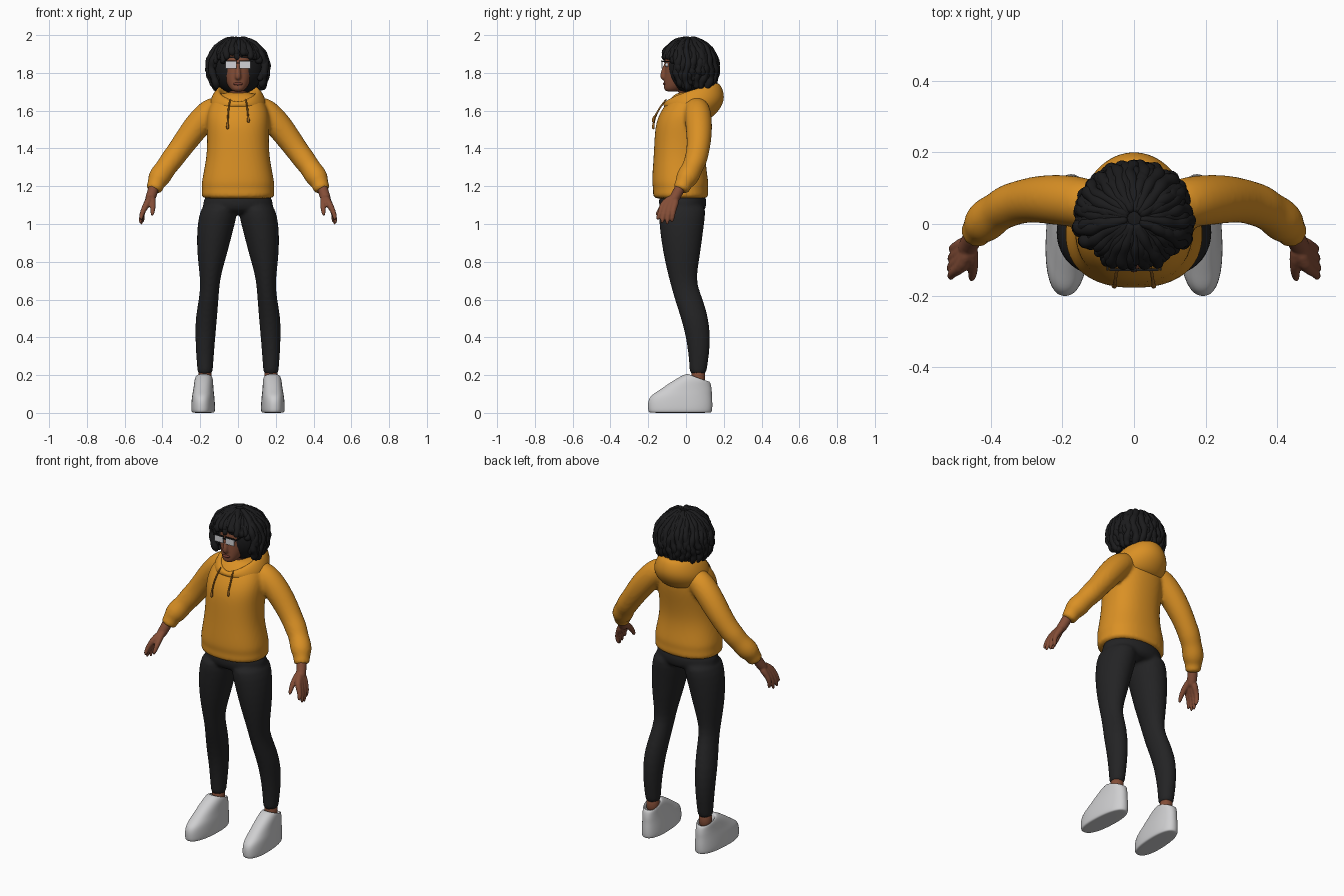
import bpy
import bmesh
import math
import random
from mathutils import Vector

random.seed(4)
cube = bpy.data.objects.get("Cube")
if cube:
    bpy.data.objects.remove(cube, do_unlink=True)


def material(name, r, g, b, rough=0.8):
    m = bpy.data.materials.new(name)
    m.use_nodes = True
    m.diffuse_color = (r, g, b, 1)
    shader = m.node_tree.nodes["Principled BSDF"]
    shader.inputs["Base Color"].default_value = (r, g, b, 1)
    shader.inputs["Roughness"].default_value = rough
    return m


MUSTARD = material("mustard cotton", 0.70, 0.28, 0.018)
CORD = material("dark mustard cord", 0.33, 0.13, 0.015)
CHARCOAL = material("charcoal leggings", 0.017, 0.017, 0.018)
BLACK = material("black hair", 0.011, 0.011, 0.012)
SKIN = material("brown skin", 0.23, 0.075, 0.038)
LIP = material("brown lips", 0.17, 0.045, 0.03)
WHITE = material("white leather", 0.62, 0.62, 0.63)
LENS = material("pale lens", 0.65, 0.65, 0.68, 0.3)


def flat(zf, zb, xa, xb, ya, yb, p=2.0, ease=1.0, n=24):
    """Rounded cross-section lying flat, rising from zf in front to zb behind."""
    pts = []
    for i in range(n):
        a = math.tau * i / n
        c, s = math.cos(a), math.sin(a)
        u = math.copysign(abs(c) ** (2 / p), c)
        v = math.copysign(abs(s) ** (2 / p), s)
        t = (v + 1) / 2
        pts.append(Vector((xa + (xb - xa) * (u + 1) / 2, ya + (yb - ya) * t,
                           zf + (zb - zf) * t ** ease)))
    return pts


def tube(path, n=12):
    """Round cross-sections along a path of (x, y, z, radius)."""
    pos = [Vector(p[:3]) for p in path]
    last = len(pos) - 1
    rings, side, old = [], None, None
    for i, p in enumerate(path):
        d = (pos[min(i + 1, last)] - pos[max(i - 1, 0)]).normalized()
        if side is None:
            side = d.orthogonal().normalized()
        else:
            side = (old.rotation_difference(d) @ side).normalized()
        old = d
        other = d.cross(side)
        rings.append([pos[i] + p[3] * (math.cos(math.tau * k / n) * side +
                                       math.sin(math.tau * k / n) * other) for k in range(n)])
    return rings


def build(name, lofts, mat, subdiv=0, voxel=0, smooth=0):
    """Skin each list of rings, then optionally round and fuse the result."""
    bm = bmesh.new()
    for rings in lofts:
        loops = [[bm.verts.new(p) for p in ring] for ring in rings]
        n = len(loops[0])
        for a, b in zip(loops, loops[1:]):
            for i in range(n):
                bm.faces.new((a[i], a[(i + 1) % n], b[(i + 1) % n], b[i]))
        bm.faces.new(loops[0][::-1])
        bm.faces.new(loops[-1])
    bmesh.ops.recalc_face_normals(bm, faces=bm.faces)
    return finish(name, bm, mat, subdiv, voxel, smooth)


def finish(name, bm, mat, subdiv=0, voxel=0, smooth=0, shade=True):
    me = bpy.data.meshes.new(name)
    for f in bm.faces:
        f.smooth = shade
    bm.to_mesh(me)
    bm.free()
    me.materials.append(mat)
    ob = bpy.data.objects.new(name, me)
    bpy.context.scene.collection.objects.link(ob)
    if subdiv:
        ob.modifiers.new("round", "SUBSURF").levels = subdiv
        ob.modifiers["round"].render_levels = subdiv
    if voxel:
        m = ob.modifiers.new("fuse", "REMESH")
        m.mode, m.voxel_size, m.use_smooth_shade = "VOXEL", voxel, True
    if smooth:
        m = ob.modifiers.new("soften", "SMOOTH")
        m.factor, m.iterations = 0.5, smooth
    return ob


def ball(name, loc, size, mat):
    bm = bmesh.new()
    bmesh.ops.create_uvsphere(bm, u_segments=24, v_segments=16, radius=1)
    bmesh.ops.scale(bm, vec=size, verts=bm.verts)
    bmesh.ops.translate(bm, vec=loc, verts=bm.verts)
    return finish(name, bm, mat)


def box(name, loc, size, mat):
    bm = bmesh.new()
    bmesh.ops.create_cube(bm, size=1)
    bmesh.ops.scale(bm, vec=size, verts=bm.verts)
    bmesh.ops.translate(bm, vec=loc, verts=bm.verts)
    return finish(name, bm, mat, shade=False)


def flip(path, s):
    return [(s * p[0],) + tuple(p[1:]) for p in path]


# Hoodie body and sleeves: height, half width, front, back
body = [(1.13, .186, -.168, .112), (1.15, .197, -.178, .122), (1.19, .19, -.173, .116),
        (1.21, .196, -.182, .122), (1.28, .182, -.178, .11), (1.36, .167, -.172, .103),
        (1.45, .164, -.168, .116), (1.53, .168, -.162, .132), (1.59, .165, -.138, .137),
        (1.64, .145, -.105, .132), (1.68, .11, -.07, .115), (1.7, .07, -.04, .09)]
sleeve = [(.07, .05, 1.63, .055), (.14, .06, 1.605, .073), (.21, .068, 1.53, .073),
          (.27, .07, 1.45, .067), (.32, .062, 1.38, .061), (.355, .05, 1.335, .062),
          (.38, .035, 1.30, .055), (.405, .018, 1.265, .061), (.425, -.002, 1.235, .058),
          (.433, -.012, 1.215, .045), (.443, -.026, 1.185, .046), (.447, -.03, 1.175, .036)]
build("hoodie", [[flat(z, z, -w, w, f, b, 2.3) for z, w, f, b in body]] +
      [tube(flip(sleeve, s), 16) for s in (-1, 1)], MUSTARD, 2, 0.01, 4)

# Lowered hood: front height, back height, half width, front, back
hood = [(1.6, 1.55, .12, -.09, .11), (1.62, 1.57, .145, -.115, .15), (1.63, 1.62, .152, -.122, .19),
        (1.64, 1.67, .147, -.12, .207), (1.645, 1.725, .128, -.112, .193),
        (1.645, 1.752, .108, -.1, .17), (1.63, 1.735, .09, -.085, .135),
        (1.59, 1.64, .065, -.06, .09)]
build("hood", [[flat(zf, zb, -w, w, f, b, 2, .6) for zf, zb, w, f, b in hood]], MUSTARD, 2)

# Drawstrings with knotted ends
for s, end in ((-1, 1.50), (1, 1.535)):
    cord = [(.04, -.1, 1.665, .005), (.05, -.137, 1.62, .005), (.053, -.163, 1.57, .005),
            (.055, -.172, end + .03, .005), (.055, -.173, end + .02, .009), (.055, -.173, end, .008)]
    build("drawstring", [tube(flip(cord, s), 8)], CORD, 1)

# Leggings: height, inner edge, outer edge, front, back
leg = [(1.12, 0, .185, -.145, .11), (1.04, .005, .21, -.145, .102), (.95, .03, .219, -.137, .09),
       (.85, .055, .217, -.122, .077), (.75, .085, .206, -.1, .06), (.68, .098, .199, -.082, .057),
       (.6, .103, .207, -.06, .091), (.5, .111, .227, -.026, .12), (.4, .12, .226, 0, .13),
       (.3, .128, .222, .014, .122), (.23, .133, .215, .019, .11), (.2, .134, .215, .02, .108)]
hips = [(1.18, .165, -.14, .1), (1.12, .187, -.147, .112), (1.07, .19, -.14, .105), (1.05, .16, -.09, .07)]
build("leggings", [[flat(z, z, -w, w, f, b) for z, w, f, b in hips]] +
      [[flat(z, z, s * i, s * o, f, b) for z, i, o, f, b in leg] for s in (-1, 1)],
      CHARCOAL, 1, 0.01, 3)

# Shoes: front height, back height, half width, front, back
shoe = [(0, 0, .05, -.185, .125), (.003, .003, .061, -.2, .138), (.025, .025, .063, -.203, .141),
        (.06, .06, .061, -.203, .141), (.09, .095, .058, -.19, .138), (.115, .12, .054, -.15, .138),
        (.15, .145, .051, -.1, .134), (.187, .16, .049, -.042, .129), (.212, .17, .044, .008, .12),
        (.2, .16, .036, .02, .108), (.16, .13, .032, .025, .1)]
for s in (-1, 1):
    rings = [flat(zf, zb, -w, w, f, b, 2.35) for zf, zb, w, f, b in shoe]
    for ring in rings:
        for p in ring:
            p.x = s * (p.x + .183 - .05 * p.y)
    build("shoe", [rings], WHITE, 2)
    build("ankle", [tube([(s * .175, .065, z, .037) for z in (.14, .18, .24)], 16)], SKIN, 1)

# Hands: fingers fan out from the wrist and fuse into a palm
tips = [(.513, -.153, 1.02), (.518, -.13, .998), (.512, -.102, .99), (.5, -.075, 1.005)]
for s in (-1, 1):
    parts = [tube(flip([(.44, -.02, 1.21, .03), (.45, -.038, 1.18, .029), (.46, -.055, 1.145, .029),
                        (.475, -.08, 1.11, .026)], s))]
    for k, tip in enumerate(tips):
        y = -.127 + .021 * k
        parts.append(tube(flip([(.458, -.06, 1.15, .02), (.48, y + .01, 1.11, .02), (.492, y, 1.09, .017),
                                (.512, (y + tip[1]) / 2, 1.05, .013), tip + (.009,)], s)))
    parts.append(tube(flip([(.456, -.055, 1.15, .02), (.452, -.1, 1.12, .019), (.45, -.135, 1.08, .014),
                            (.455, -.16, 1.04, .009)], s)))
    build("hand", parts, SKIN, 1, 0.005, 2)

# Head, neck and nose: height, half width, front, back
skull = [(1.7, .025, -.108, -.05), (1.715, .042, -.118, -.01), (1.74, .06, -.117, .04),
         (1.78, .077, -.115, .08), (1.83, .086, -.112, .11), (1.87, .088, -.114, .12),
         (1.92, .083, -.102, .11), (1.96, .06, -.06, .08)]
neck = [(0, .035, 1.57, .06), (0, .025, 1.63, .052), (0, .01, 1.69, .05), (0, .005, 1.77, .05)]
nose = [(0, -.1, 1.86, .01), (0, -.113, 1.83, .011), (0, -.124, 1.795, .014), (0, -.122, 1.775, .017),
        (0, -.112, 1.765, .011)]
build("head", [[flat(z, z, -w, w, f, b, 2.2) for z, w, f, b in skull], tube(neck, 16), tube(nose)],
      SKIN, 2, 0.006, 4)
ball("lips", (0, -.113, 1.742), (.025, .009, .008), LIP)

# Glasses, eyes and eyebrows
for s in (-1, 1):
    ball("eye", (s * .036, -.098, 1.842), (.015, .013, .011), LENS)
    box("lens", (s * .037, -.128, 1.842), (.056, .005, .036), LENS)
    box("lens_rim", (s * .037, -.128, 1.863), (.064, .008, .007), BLACK)
    box("temple", (s * .074, -.09, 1.86), (.005, .08, .006), BLACK)
    box("eyebrow", (s * .037, -.108, 1.882), (.045, .009, .007), BLACK)
box("bridge", (0, -.128, 1.852), (.022, .006, .006), BLACK)

# Hair: a cap covered with lumpy locks that fall from the crown
ball("hair_cap", (0, .03, 1.835), (.143, .132, .15), BLACK)
locks = []
count = 84
for k in range(count):
    a = math.tau * (k + random.uniform(-.4, .4)) / count
    front = math.cos(a) > .5
    if front:
        end = 1.9 - .035 * abs(math.sin(a)) + random.uniform(-.025, .015)
    else:
        end = 1.745 + random.uniform(-.03, .03)
    size = random.uniform(.92, 1.03)
    thick = random.uniform(.015, .023)
    phase = random.uniform(0, math.tau)
    points = []
    for j in range(18):
        phi = math.radians(6 + 8 * j)
        if phi < math.pi / 2:
            out, z = math.sin(phi), 1.83 + .15 * size * math.cos(phi)
        else:
            drop = (phi - math.pi / 2) / math.radians(52)
            out, z = 1 - .16 * drop ** 2, 1.83 + (end - 1.83) * drop
        if front and z < end:
            break
        swing = a + .07 * math.sin(phase + j * .7) * out
        lump = 1 + .2 * math.sin(phase + j * 1.9)
        points.append((.152 * size * out * math.sin(swing), .015 - .147 * size * out * math.cos(swing),
                       z, thick * lump * (.55 + .45 * out)))
    x, y, z, r = points[-1]
    points.append((x, y, z - .012, r * .4))
    locks.append(tube(points, 8))
build("hair_locks", locks, BLACK, 1)
